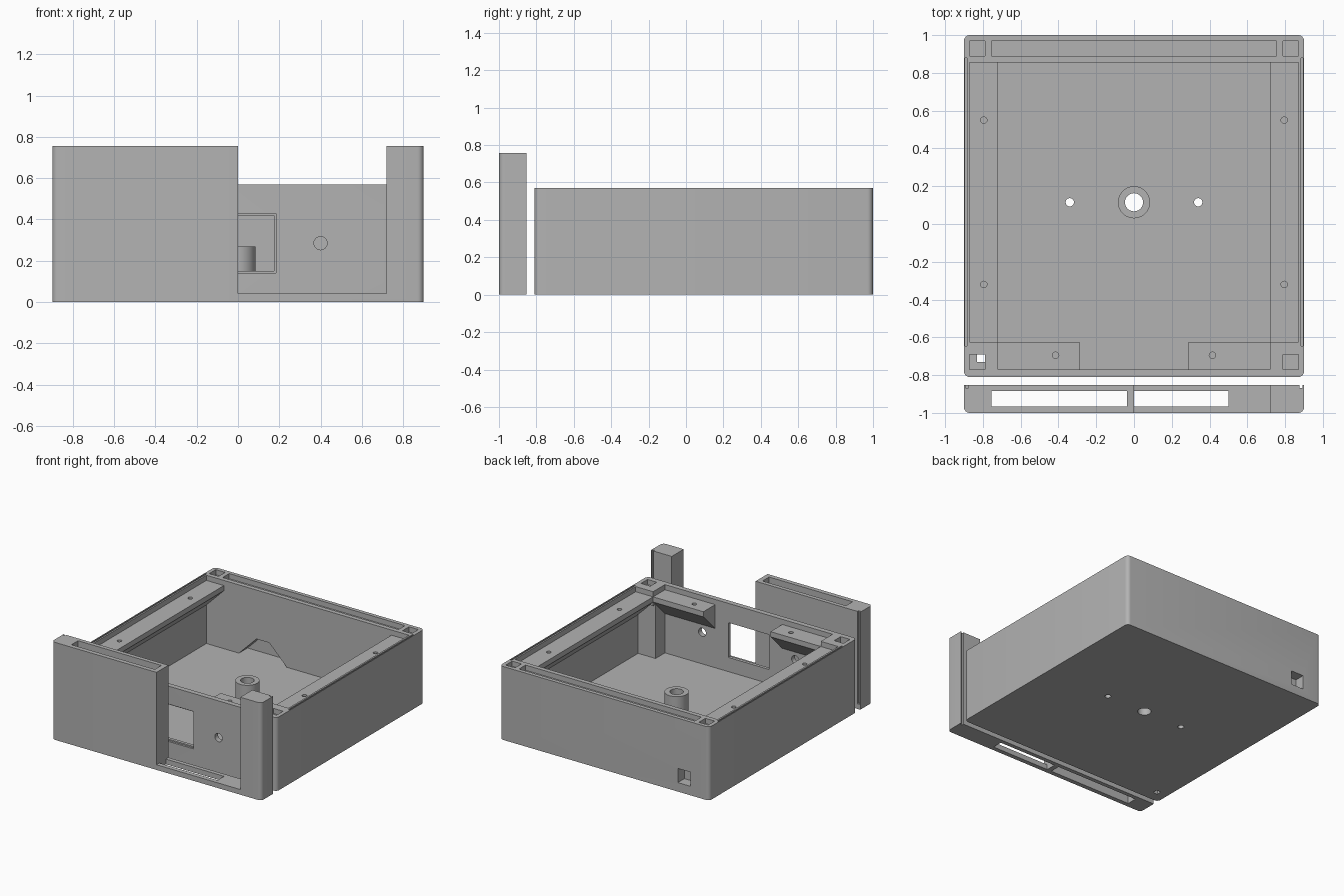
import bpy, bmesh, math
from mathutils import Matrix, Vector

if "Cube" in bpy.data.objects:
    bpy.data.objects.remove(bpy.data.objects["Cube"])

grey = bpy.data.materials.new("plain_grey")
grey.diffuse_color = (0.45, 0.45, 0.45, 1)
grey.use_nodes = True
grey.node_tree.nodes["Principled BSDF"].inputs["Base Color"].default_value = grey.diffuse_color


def finish(name, bm):
    bmesh.ops.recalc_face_normals(bm, faces=bm.faces)
    me = bpy.data.meshes.new(name)
    bm.to_mesh(me)
    bm.free()
    me.materials.append(grey)
    ob = bpy.data.objects.new(name, me)
    bpy.context.collection.objects.link(ob)
    return ob


def box(name, x, y, z, round_at=None, r=0.03):
    """Box from ranges; vertical edges passing round_at(co) are rounded."""
    bm = bmesh.new()
    bmesh.ops.create_cube(bm, size=1)
    for v in bm.verts:
        v.co = Vector([(a + b) / 2 + c * (b - a) for c, (a, b) in zip(v.co, (x, y, z))])
    if round_at:
        es = [e for e in bm.edges if abs(e.verts[0].co.z - e.verts[1].co.z) > 0.01
              and round_at(e.verts[0].co)]
        bmesh.ops.bevel(bm, geom=es, offset=r, segments=6, profile=0.5, affect='EDGES')
    return finish(name, bm)


def cyl(name, x, y, z, r, axis='Z', n=40):
    """Cylinder along Z (z is a range) or along Y (y is a range)."""
    bm = bmesh.new()
    a, b = z if axis == 'Z' else y
    bmesh.ops.create_cone(bm, cap_ends=True, segments=n, radius1=r, radius2=r, depth=b - a)
    if axis == 'Z':
        m = Matrix.Translation((x, y, (a + b) / 2))
    else:
        m = Matrix.Translation((x, (a + b) / 2, z)) @ Matrix.Rotation(math.pi / 2, 4, 'X')
    bm.transform(m)
    return finish(name, bm)


def prism(name, pts, to3d, a, b):
    """Profile extruded from a to b, placed by to3d(u, v, w)."""
    bm = bmesh.new()
    ends = [[bm.verts.new(to3d(u, v, w)) for u, v in pts] for w in (a, b)]
    for e in ends:
        bm.faces.new(e)
    for i in range(len(pts)):
        j = (i + 1) % len(pts)
        bm.faces.new((ends[0][i], ends[0][j], ends[1][j], ends[1][i]))
    return finish(name, bm)


def combine(ob, others, op):
    for o in others:
        m = ob.modifiers.new("b", 'BOOLEAN')
        m.operation, m.solver, m.object = op, 'EXACT', o
        bpy.context.view_layer.objects.active = ob
        bpy.ops.object.modifier_apply(modifier=m.name)
        bpy.data.objects.remove(o)


def smooth(ob):
    bpy.ops.object.select_all(action='DESELECT')
    ob.select_set(True)
    bpy.context.view_layer.objects.active = ob
    bpy.ops.object.shade_smooth_by_angle(angle=math.radians(30))


H, FL, LED = 0.57, 0.04, 0.53   # rim, floor and ledge heights

# Case shell: solid block hollowed out, thick at the back
case = box("case", (-0.9, 0.9), (-0.81, 1.0), (0, H), lambda c: True)
combine(case, [box("cavity", (-0.87, 0.87), (-0.77, 0.855), (FL, 1))], 'DIFFERENCE')

# Corner posts, sloped ledges and the central boss
wedge = [(0, 0), (0.16, 0), (0.16, -0.04), (0, -0.2)]
adds = []
for s in (-1, 1):
    adds.append(box("post", sorted((s * 0.72, s * 0.88)), (-0.79, -0.655), (0.02, H)))
    adds.append(box("post_top", sorted((s * 0.72, s * 0.88)), (-0.79, -0.625), (0.46, H)))
    adds.append(prism("side_ledge", wedge, lambda u, v, w: (s * (0.88 - u), w, LED + v), -0.64, 0.87))
    adds.append(prism("front_ledge", wedge, lambda u, v, w: (s * w, -0.785 + u, LED + v), 0.288, 0.73))
adds.append(cyl("boss", 0, 0.115, (0.02, 0.27), 0.085))
combine(case, adds, 'UNION')

# Openings in the case
cuts = [cyl("boss_bore", 0, 0.115, (-0.1, 0.5), 0.048),
        box("window_rim", (-0.185, 0.185), (-0.9, -0.795), (0.14, 0.43)),
        box("window", (-0.175, 0.175), (-0.9, -0.7), (0.15, 0.42)),
        box("back_slot", (-0.755, 0.755), (0.89, 0.97), (0.53, 0.7)),
        box("socket", (-0.74, -0.63), (0.92, 1.1), (0.07, 0.18)),
        prism("cable_notch", [(-0.59, FL), (-0.18, FL), (-0.33, 0.19), (-0.44, 0.19)],
              lambda u, v, w: (u, w, v), 0.8, 0.96),
        box("cable_shaft", (-0.87, -0.79), (-0.77, -0.69), (FL, 0.7)),
        box("cable_exit", (-0.83, -0.79), (-0.73, -0.69), (-0.1, 0.1)),
        box("corner_pocket", (0.79, 0.87), (-0.77, -0.69), (0.53, 0.7))]
for s in (-1, 1):
    cuts.append(box("corner_pocket", sorted((s * 0.79, s * 0.87)), (0.89, 0.97), (0.53, 0.7)))
    cuts.append(box("side_groove", sorted((s * 0.883, s * 0.894)), (-0.645, 0.88), (0.54, 0.7)))
    cuts.append(cyl("floor_hole", s * 0.34, 0.115, (-0.1, 0.1), 0.022, n=24))
    cuts.append(cyl("front_hole", s * 0.4, (-0.9, -0.7), 0.285, 0.032, 'Y', 24))
    cuts.append(cyl("front_screw", s * 0.415, -0.695, (0.46, 0.6), 0.017, n=20))
    for y in (-0.32, 0.55):
        cuts.append(cyl("side_screw", s * 0.795, y, (0.46, 0.6), 0.017, n=20))
combine(case, cuts, 'DIFFERENCE')
smooth(case)

# Separate front cover: tall left half, low sill, tall right post
cover = box("front_cover", (-0.9, 0.9), (-1.0, -0.853), (0, 0.757), lambda c: c.y < -0.9)
combine(cover, [box("gap", (0, 0.72), (-1.1, -0.8), (FL, 1)),
                box("left_slot", (-0.755, -0.038), (-0.965, -0.885), (-0.1, 1)),
                box("sill_slot", (0, 0.5), (-0.965, -0.885), (-0.1, 0.2)),
                box("left_notch", (-0.893, -0.875), (-0.868, -0.8), (FL, 1)),
                box("right_notch", (0.875, 0.893), (-0.868, -0.8), (-0.1, 1))], 'DIFFERENCE')
smooth(cover)
